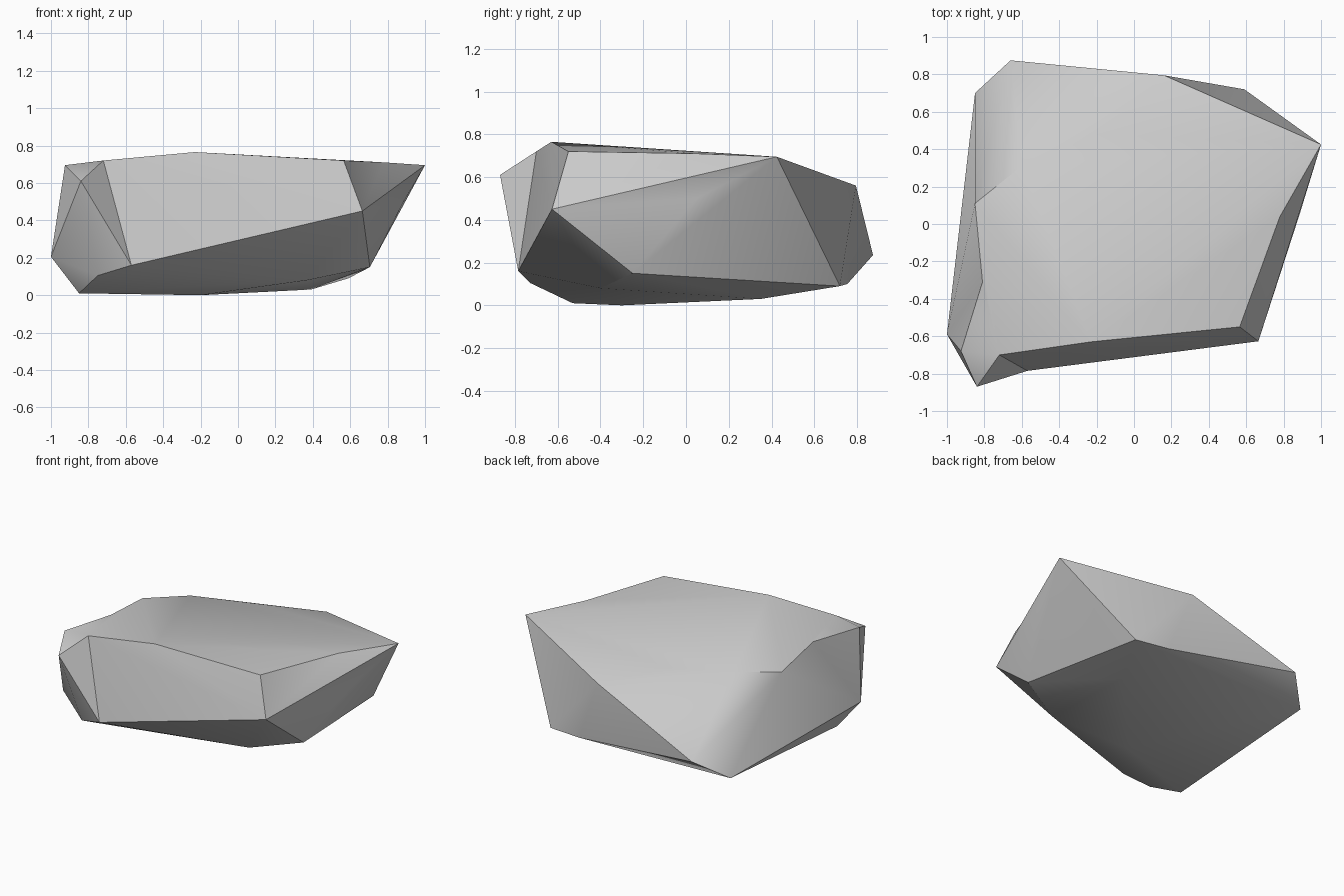
import bpy
import bmesh
import math

default = bpy.data.objects.get("Cube")
if default:
    bpy.data.objects.remove(default, do_unlink=True)

# Corners of the boulder
corners = {
    # upper rim
    "rim_front_right": (-.925, -.68, .695),
    "rim_chip": (-.72, -.7, .72),
    "rim_peak": (-.23, -.63, .765),
    "rim_front_left": (.565, -.55, .72),
    "rim_left_tip": (1, .425, .695),
    "rim_back": (.16, .795, .56),
    "rim_slope": (-.2, .48, .645),
    "rim_slope_right": (-.6, .31, .66),
    "rim_right": (-.85, .11, .65),
    # flanks
    "flank_right": (-1, -.59, .205),
    "flank_chip": (-.57, -.785, .16),
    "flank_front_left": (.665, -.627, .45),
    "flank_left": (.885, .05, .5),
    "flank_back": (-.66, .875, .235),
    # underside
    "base_front_right": (-.75, -.73, .105),
    "base_front_left": (.37, -.4, .08),
    "base_left": (.705, -.25, .15),
    "base_back_left": (.59, .72, .09),
    "base_back": (.335, .755, .1),
    "base_back_right": (-.85, .7, .1),
    "foot_right": (-.85, -.53, .01),
    "foot_middle": (-.2, -.3, 0),
    "foot_left": (.39, .35, .03),
}

bm = bmesh.new()
verts = {name: bm.verts.new(co) for name, co in corners.items()}
hull = bmesh.ops.convex_hull(bm, input=bm.verts[:], use_existing_faces=False)
loose = [v for v in bm.verts if not v.link_faces]
bmesh.ops.delete(bm, geom=loose, context='VERTS')


def dent(first, second, co):
    """Pull the middle of a rim edge inward to a new corner."""
    a, b = verts[first], verts[second]
    if not (a.is_valid and b.is_valid):
        return
    edge = bm.edges.get((a, b))
    if edge is None:
        return
    tips = [next(v for v in f.verts if v not in (a, b)) for f in edge.link_faces]
    bmesh.ops.delete(bm, geom=[edge], context='EDGES')
    mid = bm.verts.new(co)
    for tip in tips:
        bm.faces.new((a, mid, tip))
        bm.faces.new((mid, b, tip))


def raise_corner(names, co):
    """Replace the faces between the named corners by a fan to a new corner."""
    group = {verts[n] for n in names if verts[n].is_valid}
    faces = [f for f in bm.faces if set(f.verts) <= group]
    border = [tuple(e.verts) for e in {e for f in faces for e in f.edges}
              if sum(f in faces for f in e.link_faces) == 1]
    bmesh.ops.delete(bm, geom=faces, context='FACES')
    tip = bm.verts.new(co)
    for a, b in border:
        bm.faces.new((a, b, tip))


# Hollows in the rim and the jutting corner
dent("rim_front_left", "rim_left_tip", (.78, .04, .71))
dent("rim_front_right", "rim_right", (-.81, -.31, .7))
raise_corner(("rim_front_right", "rim_chip", "flank_right",
              "flank_chip", "base_front_right"), (-.84, -.87, .61))
bmesh.ops.recalc_face_normals(bm, faces=bm.faces[:])

mesh = bpy.data.meshes.new("boulder")
bm.to_mesh(mesh)
bm.free()
boulder = bpy.data.objects.new("boulder", mesh)
bpy.context.collection.objects.link(boulder)

# Stone colour
grey = (.6, .6, .6, 1)
stone = bpy.data.materials.new("grey stone")
stone.use_nodes = True
stone.diffuse_color = grey
for node in stone.node_tree.nodes:
    if node.type == 'BSDF_PRINCIPLED':
        node.inputs["Base Color"].default_value = grey
mesh.materials.append(stone)

# Soft faces with crisp ridges
bpy.ops.object.select_all(action='DESELECT')
boulder.select_set(True)
bpy.context.view_layer.objects.active = boulder
bpy.ops.object.shade_smooth_by_angle(angle=math.radians(35))
